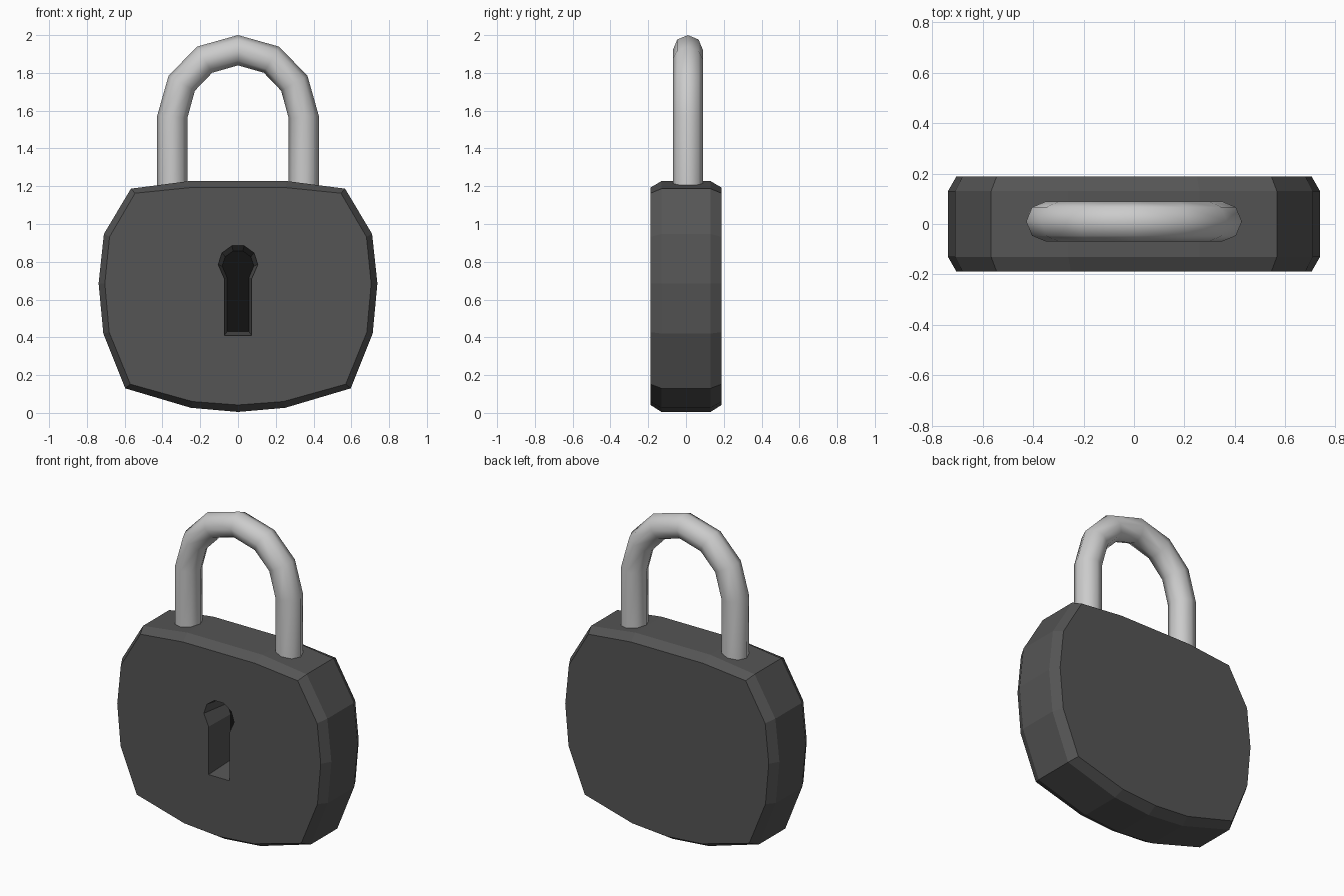
import bpy, bmesh
from math import sin, cos, pi, radians
from mathutils import Vector

if "Cube" in bpy.data.objects:
    bpy.data.objects.remove(bpy.data.objects["Cube"])


def material(name, v):
    m = bpy.data.materials.new(name)
    m.diffuse_color = (v, v, v, 1)
    m.use_nodes = True
    m.node_tree.nodes["Principled BSDF"].inputs["Base Color"].default_value = m.diffuse_color
    return m


dark, black = material("dark_metal", 0.09), material("hole_black", 0.006)


def loft(name, rings, mats=(), end_mat=0):
    """Skin equal-length rings of 3D points and cap both ends."""
    bm = bmesh.new()
    loops = [[bm.verts.new(p) for p in r] for r in rings]
    for a, b in zip(loops, loops[1:]):
        for i in range(len(a)):
            j = (i + 1) % len(a)
            bm.faces.new((a[i], a[j], b[j], b[i]))
    bm.faces.new(loops[0][::-1])
    bm.faces.new(loops[-1]).material_index = end_mat
    bmesh.ops.recalc_face_normals(bm, faces=bm.faces)
    me = bpy.data.meshes.new(name)
    bm.to_mesh(me)
    bm.free()
    for m in mats:
        me.materials.append(m)
    ob = bpy.data.objects.new(name, me)
    bpy.context.collection.objects.link(ob)
    return ob


def mirrored(half):
    """Right half profile, bottom to top, completed on the left."""
    return half + [(-x, z) for x, z in reversed(half) if x > 0]


def at_y(profile, y):
    return [(x, y, z) for x, z in profile]


# Body: barrel outline with chamfered front and back rims
outer = mirrored([(0, 0.005), (0.25, 0.027), (0.597, 0.13), (0.713, 0.42), (0.738, 0.685),
                  (0.71, 0.947), (0.567, 1.187), (0.26, 1.227)])
inner = mirrored([(0, 0.042), (0.24, 0.06), (0.57, 0.152), (0.682, 0.427), (0.705, 0.685),
                  (0.68, 0.932), (0.545, 1.163), (0.25, 1.193)])
body = loft("lock_body", [at_y(inner, -0.188), at_y(outer, -0.13),
                          at_y(outer, 0.13), at_y(inner, 0.188)], (dark, black))


# Keyhole: tapered recess with a black floor
def keyhole(r, cz, w, z0, join):
    arc = [(r * cos(radians(a)), cz + r * sin(radians(a))) for a in (0, 36, 72)]
    return mirrored([(w, z0), (w, join)] + arc)


front, floor = keyhole(0.105, 0.785, 0.072, 0.41, 0.71), keyhole(0.084, 0.777, 0.058, 0.43, 0.717)
# rim extended a hair forward of the face so the cut is clean
cutter = loft("keyhole_cutter", [at_y(front, -0.2), at_y(front, -0.187), at_y(floor, 0.01)],
              (dark, black), 1)
mod = body.modifiers.new("keyhole", 'BOOLEAN')
mod.operation, mod.solver, mod.object = 'DIFFERENCE', 'EXACT', cutter
bpy.context.view_layer.objects.active = body
bpy.ops.object.modifier_apply(modifier=mod.name)
bpy.data.objects.remove(cutter)

# Shackle: octagonal tube swept along an arch
half = [(0.348, 1.12), (0.348, 1.567), (0.298, 1.745), (0.177, 1.87)]
path = half + [(0, 1.92)] + [(-x, z) for x, z in reversed(half)]
R, rings = 0.08, []
for i, (x, z) in enumerate(path):
    a, b = path[max(i - 1, 0)], path[min(i + 1, len(path) - 1)]
    t = Vector((b[0] - a[0], b[1] - a[1])).normalized()
    nx, nz = t.y, -t.x
    rings.append([(x + nx * R * cos(k * pi / 4), 0.01 + R * sin(k * pi / 4),
                   z + nz * R * cos(k * pi / 4)) for k in range(8)])
shackle = loft("shackle", rings)
bpy.ops.object.select_all(action='DESELECT')
shackle.select_set(True)
bpy.context.view_layer.objects.active = shackle
bpy.ops.object.shade_smooth_by_angle(angle=radians(60))
